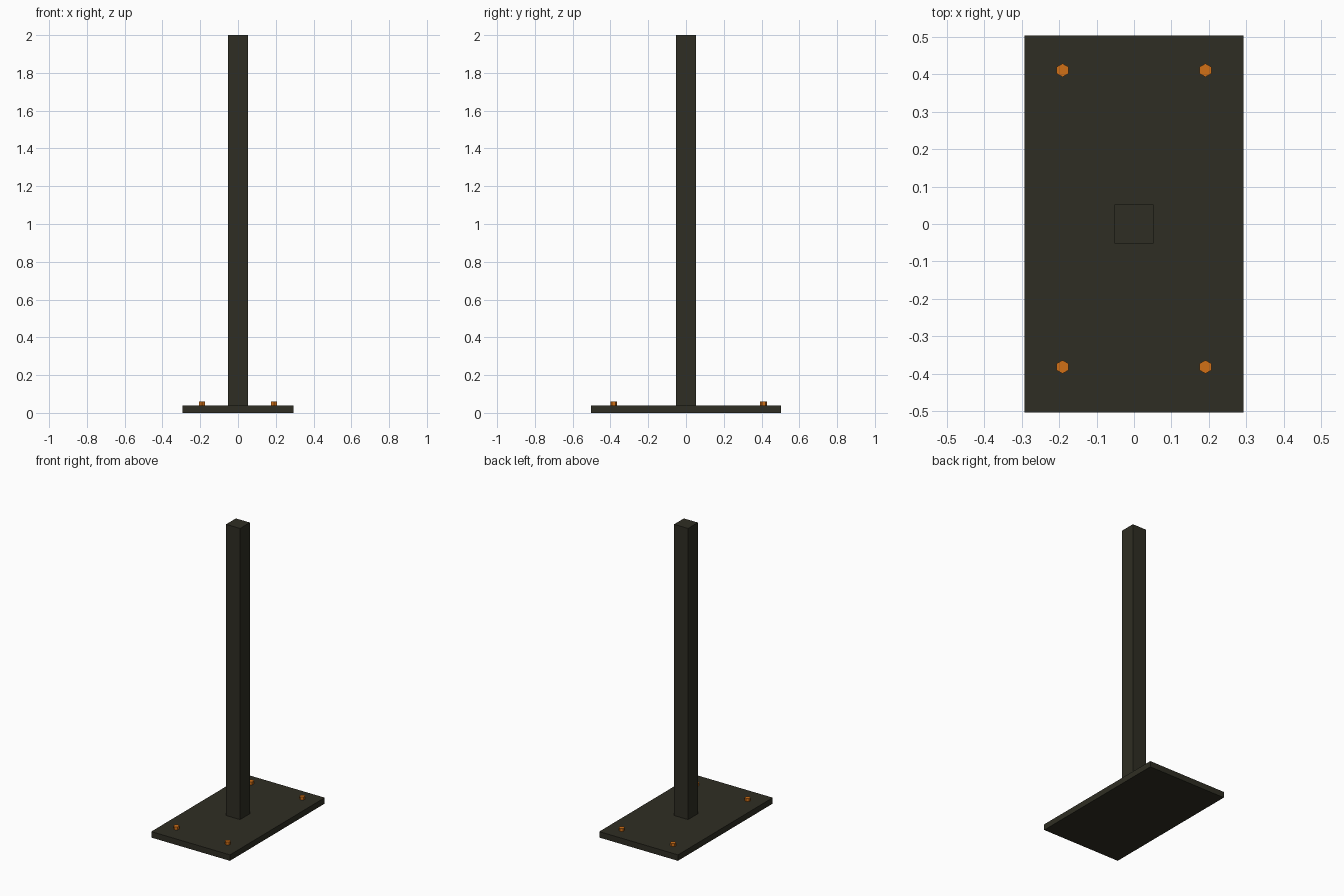
import bpy

cube = bpy.data.objects.get("Cube")
if cube:
    bpy.data.objects.remove(cube, do_unlink=True)


def make_material(name, rgb):
    mat = bpy.data.materials.new(name)
    mat.use_nodes = True
    mat.diffuse_color = (*rgb, 1)
    mat.node_tree.nodes["Principled BSDF"].inputs["Base Color"].default_value = (*rgb, 1)
    return mat


def finish(name, mat):
    obj = bpy.context.object
    obj.name = name
    obj.data.materials.append(mat)
    return obj


def box(name, size, bottom, mat):
    bpy.ops.mesh.primitive_cube_add(size=1, location=(0, 0, bottom + size[2] / 2))
    obj = finish(name, mat)
    obj.scale = size
    bpy.ops.object.transform_apply(location=False, rotation=False, scale=True)
    return obj


dark = make_material("dark olive metal", (0.028, 0.027, 0.017))
orange = make_material("orange bolt", (0.64, 0.16, 0.008))

# Base plate and upright post
plate_top = 0.04
box("base_plate", (0.586, 1.008, plate_top), 0, dark)
box("post", (0.104, 0.104, 2 - plate_top), plate_top, dark)

# Hexagonal bolt heads near the plate corners
bolt_height = 0.02
for side, x in (("right", -0.191), ("left", 0.191)):
    for end, y in (("front", -0.382), ("back", 0.411)):
        bpy.ops.mesh.primitive_cylinder_add(
            vertices=6, radius=0.018, depth=bolt_height,
            location=(x, y, plate_top + bolt_height / 2))
        finish(f"bolt_{end}_{side}", orange)
